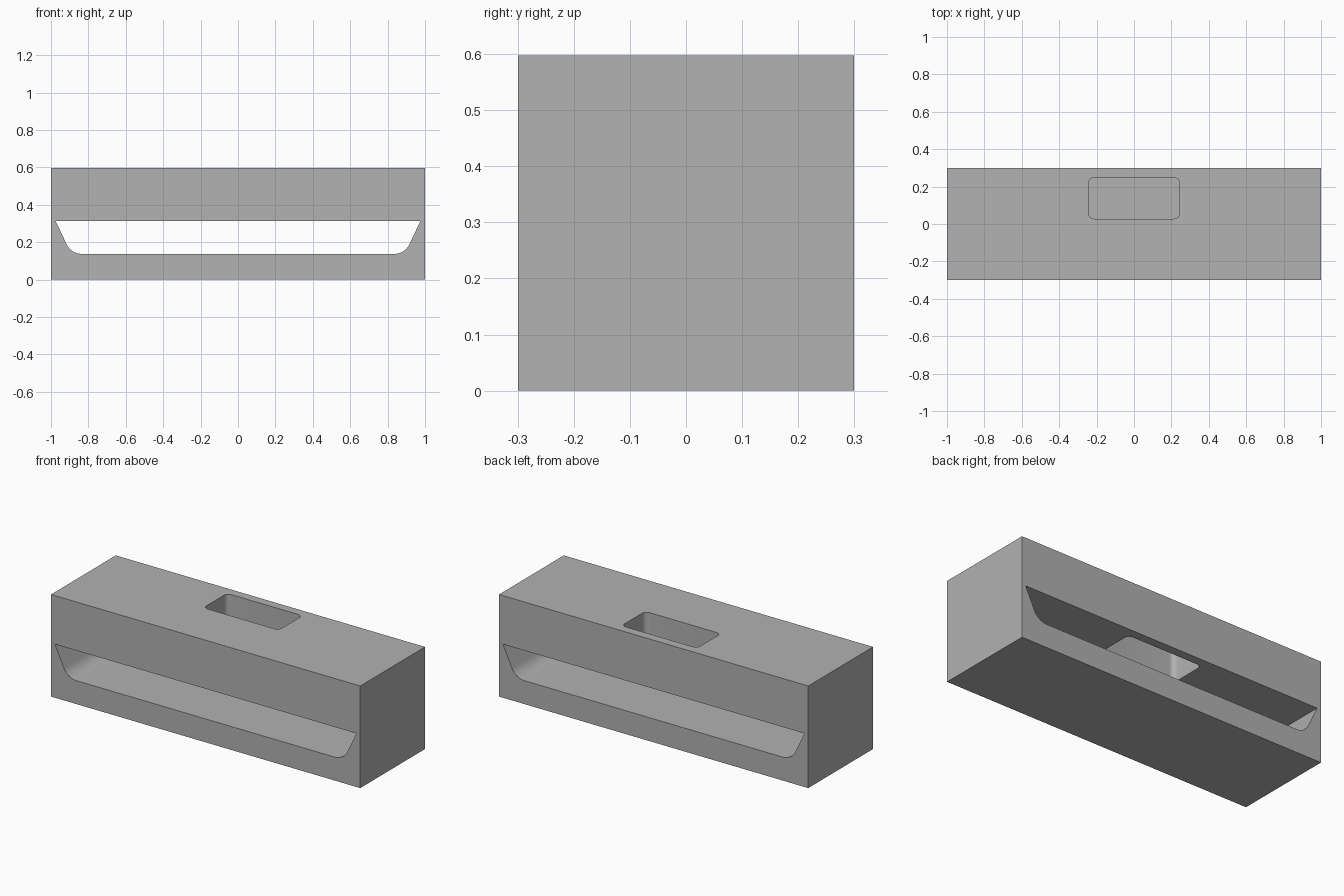
import bpy
import bmesh
from math import atan2, tan, pi, cos, sin, radians
from mathutils import Vector

if "Cube" in bpy.data.objects:
    bpy.data.objects.remove(bpy.data.objects["Cube"], do_unlink=True)

LENGTH, DEPTH, HEIGHT = 2.0, 0.598, 0.597

grey = bpy.data.materials.new("plain grey")
grey.use_nodes = True
colour = (0.445, 0.445, 0.445, 1)
grey.diffuse_color = colour
grey.node_tree.nodes["Principled BSDF"].inputs["Base Color"].default_value = colour


def fillet(before, corner, after, radius, steps=12):
    """Points of a round that replaces a convex 2D corner."""
    p, a, b = (Vector(v) for v in (corner, before, after))
    u, v = (a - p).normalized(), (b - p).normalized()
    half = u.angle(v) / 2
    centre = p + (u + v).normalized() * radius / sin(half)
    start = p + u * radius / tan(half) - centre
    sweep = pi - 2 * half
    turn = sweep if (p - a).cross(b - p) > 0 else -sweep
    first = atan2(start.y, start.x)
    return [centre + Vector((cos(first + turn * i / steps), sin(first + turn * i / steps))) * radius
            for i in range(steps + 1)]


def prism(name, points, place, direction):
    """Extrude a 2D outline along a direction."""
    bm = bmesh.new()
    face = bm.faces.new([bm.verts.new(place(p[0], p[1])) for p in points])
    grown = bmesh.ops.extrude_face_region(bm, geom=[face])["geom"]
    bmesh.ops.translate(bm, vec=direction,
                        verts=[g for g in grown if isinstance(g, bmesh.types.BMVert)])
    bmesh.ops.recalc_face_normals(bm, faces=bm.faces)
    mesh = bpy.data.meshes.new(name)
    bm.to_mesh(mesh)
    bm.free()
    mesh.materials.append(grey)
    obj = bpy.data.objects.new(name, mesh)
    bpy.context.collection.objects.link(obj)
    return obj


# Solid block
x, y = LENGTH / 2, DEPTH / 2
block = prism("block", [(-x, -y), (x, -y), (x, y), (-x, y)],
              lambda a, b: (a, b, 0), (0, 0, HEIGHT))

# Long trough with sloped ends and rounded lower corners, open front and back
top_z, floor_z, top_x, floor_x = 0.313, 0.137, 0.975, 0.892
right = fillet((0, floor_z), (floor_x, floor_z), (top_x, top_z), 0.09)
right.append(Vector((top_x, top_z)))
left = [Vector((-p.x, p.y)) for p in reversed(right)]
trough = prism("trough_cutter", right + left,
               lambda a, b: (a, -0.5, b), (0, 1, 0))

# Rounded rectangular opening from the top face down into the trough
x0, x1, y0, y1 = -0.244, 0.244, 0.028, 0.247
corners = [(x0, y0), (x1, y0), (x1, y1), (x0, y1)]
outline = []
for i in range(4):
    outline += fillet(corners[i - 1], corners[i], corners[(i + 1) % 4], 0.03, 8)
opening = prism("opening_cutter", outline,
                lambda a, b: (a, b, 0.22), (0, 0, 0.6))

# Cut both shapes from the block
bpy.ops.object.select_all(action="DESELECT")
bpy.context.view_layer.objects.active = block
block.select_set(True)
for cutter in (trough, opening):
    cutter.hide_render = True
    cut = block.modifiers.new(cutter.name, "BOOLEAN")
    cut.operation, cut.solver, cut.object = "DIFFERENCE", "EXACT", cutter
    bpy.ops.object.modifier_apply(modifier=cut.name)
for cutter in (trough, opening):
    bpy.data.objects.remove(cutter, do_unlink=True)

bpy.ops.object.shade_smooth_by_angle(angle=radians(30))
